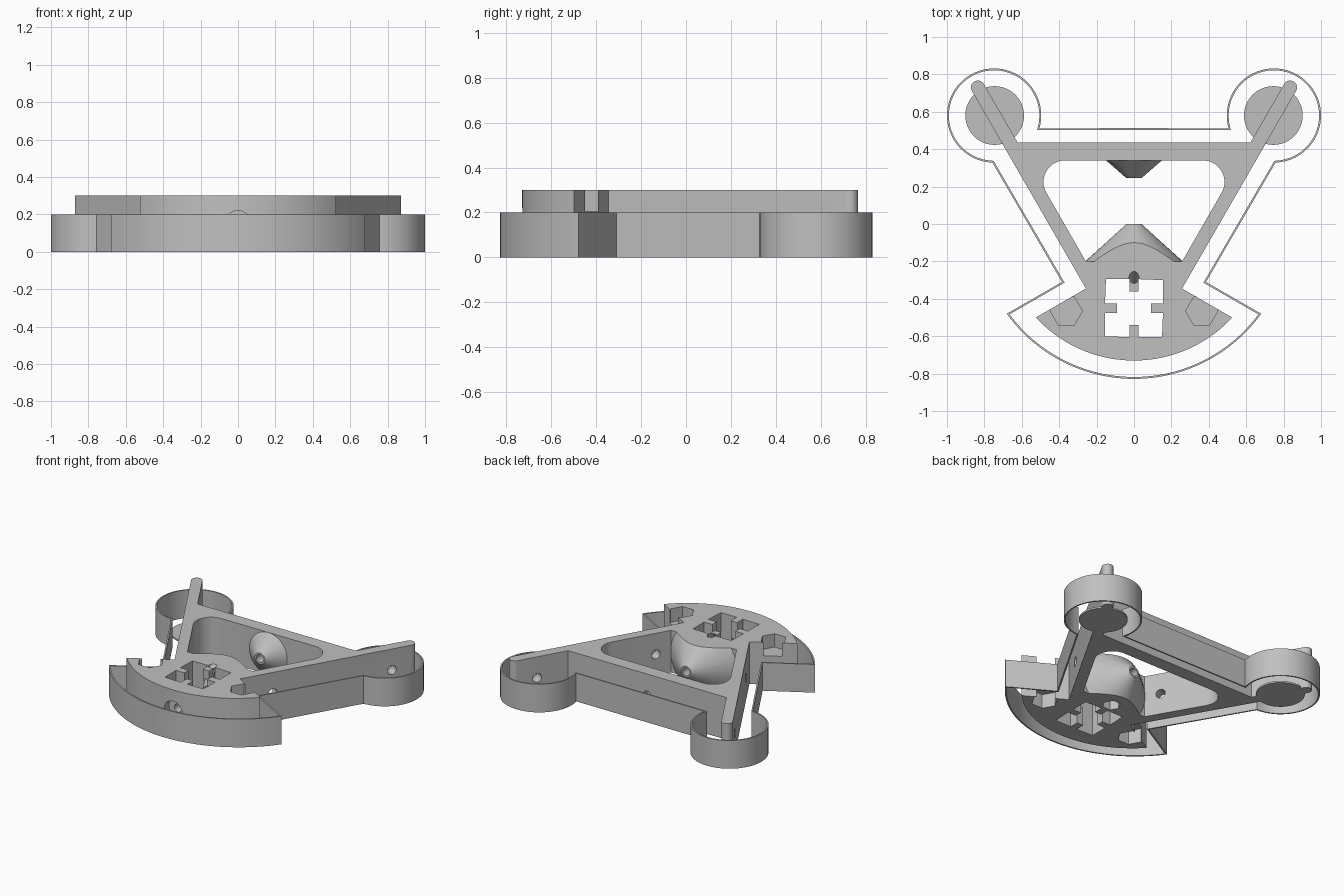
import bpy, bmesh
from math import cos, sin, pi, radians, atan2, hypot
from mathutils import Vector, Matrix

cube = bpy.data.objects.get("Cube")
if cube:
    bpy.data.objects.remove(cube)

grey = bpy.data.materials.new("plain_grey")
grey.use_nodes = True
colour = (0.53, 0.53, 0.53, 1)
grey.diffuse_color = colour
grey.node_tree.nodes["Principled BSDF"].inputs["Base Color"].default_value = colour

H = 0.3          # frame height
MID = 0.15       # height of all screw axes
WALL_H = 0.2     # skirt height
ARM_W = 0.074


def finish(name, bm):
    mesh = bpy.data.meshes.new(name)
    bm.to_mesh(mesh)
    bm.free()
    mesh.materials.append(grey)
    ob = bpy.data.objects.new(name, mesh)
    bpy.context.collection.objects.link(ob)
    return ob


def arc(cx, cy, r, a0, a1, n):
    step = (a1 - a0) / n
    return [(cx + r * cos(radians(a0 + step * i)), cy + r * sin(radians(a0 + step * i)))
            for i in range(n + 1)]


def front_arc(x, y, low, n=20):
    """Half arc from the corner (x, y) down to (0, low)."""
    s = y - low
    r = (x * x + s * s) / (2 * s)
    cy = low + r
    start = atan2(y - cy, x) * 180 / pi
    return arc(0, cy, r, start, -90, n)[:-1] + [(0, low)]


def mirrored(half):
    """Right half given clockwise; returns the whole outline anticlockwise."""
    left = [(-x, y) for x, y in reversed(half) if abs(x) > 1e-5]
    return list(reversed(half + left))


def prism(name, pts, z0, z1):
    bm = bmesh.new()
    face = bm.faces.new([bm.verts.new((x, y, z0)) for x, y in pts])
    ext = bmesh.ops.extrude_face_region(bm, geom=[face])
    top = [v for v in ext["geom"] if isinstance(v, bmesh.types.BMVert)]
    bmesh.ops.translate(bm, verts=top, vec=(0, 0, z1 - z0))
    bmesh.ops.recalc_face_normals(bm, faces=bm.faces)
    return finish(name, bm)


def rod(name, a, b, r1, r2=None, seg=32):
    a, b = Vector(a), Vector(b)
    bm = bmesh.new()
    rot = (b - a).to_track_quat("Z", "Y").to_matrix().to_4x4()
    bmesh.ops.create_cone(bm, cap_ends=True, segments=seg, radius1=r1,
                          radius2=r1 if r2 is None else r2, depth=(b - a).length,
                          matrix=Matrix.Translation((a + b) / 2) @ rot)
    return finish(name, bm)


def combine(target, tool, op):
    mod = target.modifiers.new("cut", "BOOLEAN")
    mod.operation, mod.solver, mod.object = op, "EXACT", tool
    bpy.context.view_layer.objects.active = target
    bpy.ops.object.modifier_apply(modifier=mod.name)
    bpy.data.objects.remove(tool)


# Direction along the left arm, and its outward normal
along = Vector((cos(pi / 3), sin(pi / 3), 0))
out = Vector((cos(pi / 6), -sin(pi / 6), 0))
root = Vector((0.257, -0.345, 0))

# Frame: back bar, two arms with round ends and the fan-shaped front hub
tip = root + along * 1.22 - out * ARM_W / 2
half = [(0, 0.435), (0.622, 0.435)]
half += list(reversed(arc(tip.x, tip.y, ARM_W / 2, -30, 150, 14)))
half += [(root.x, root.y)] + front_arc(0.525, -0.5, -0.73)
frame = prism("frame", mirrored(half), 0, H)

# Central opening with rounded back corners
opening = [(0, 0.34)] + arc(0.369, 0.225, 0.115, 90, -30, 14) + [(0.257, -0.2), (0, -0.2)]
combine(frame, prism("opening_cutter", mirrored(opening), -0.1, H + 0.1), "DIFFERENCE")

# Facing cones on the hub and on the back bar, trimmed to the frame height
for y0, r0, y1 in ((-0.22, 0.283, 0), (0.36, 0.172, 0.245)):
    cone = rod("cone", (0, y0, MID), (0, y1, MID), r0, 0.04, 48)
    box = [(-0.5, -0.5), (0.5, -0.5), (0.5, 0.5), (-0.5, 0.5)]
    combine(cone, prism("trim", box, 0, H), "INTERSECT")
    combine(frame, cone, "UNION")

# Square socket with four keys
key = [(0.155, -0.025), (0.09, -0.025), (0.09, 0.025), (0.155, 0.025), (0.155, 0.15)]
socket = []
for k in range(4):
    c, s = round(cos(k * pi / 2)), round(sin(k * pi / 2))
    socket += [(c * x - s * y, -0.45 + s * x + c * y) for x, y in key]
combine(frame, prism("socket_cutter", socket, -0.1, H + 0.1), "DIFFERENCE")

# Hexagonal nut pockets, above and below
for side in (1, -1):
    hexagon = arc(side * 0.362, -0.465, 0.086, 0, 300, 5)
    for z0, z1 in ((-0.1, 0.1), (0.205, 0.4)):
        combine(frame, prism("nut_cutter", hexagon, z0, z1), "DIFFERENCE")
combine(frame, prism("nut_cutter", arc(0, -0.225, 0.06, 0, 300, 5), -0.1, 0.08), "DIFFERENCE")

# Screw holes along the middle axis, with a wide recess at the front
combine(frame, rod("screw_cutter", (0, -0.9, MID), (0, 0.6, MID), 0.028), "DIFFERENCE")
combine(frame, rod("recess_cutter", (0, -0.8, MID), (0, -0.675, MID), 0.07), "DIFFERENCE")
combine(frame, rod("oil_cutter", (0, -0.25, 0.35), (0, -0.37, 0.18), 0.026), "DIFFERENCE")

# Cross holes through both arms
for side in (1, -1):
    for t in (0.235, 1.08):
        p = root + along * t + Vector((0, 0, MID))
        a, b = p + out * 0.04, p - out * 0.115
        a.x *= side
        b.x *= side
        combine(frame, rod("arm_cutter", a, b, 0.032), "DIFFERENCE")

# Thin round pads under the arm ends
pads = [rod(name, (side * 0.745, 0.58, 0), (side * 0.745, 0.58, 0.012), 0.157, seg=48)
        for name, side in (("left_pad", 1), ("right_pad", -1))]

# Thin skirt wall around the whole outline
cx, cy, r = 0.748, 0.58, 0.252
line = [(0, 0.512)] + arc(cx, cy, r, 195.7, -88, 44)
line += [(0.385, -0.31)] + front_arc(0.68, -0.48, -0.828, 24)
outline = mirrored(line)
bm = bmesh.new()
low = [bm.verts.new((x, y, 0)) for x, y in outline]
high = [bm.verts.new((x, y, WALL_H)) for x, y in outline]
for i in range(len(outline)):
    j = (i + 1) % len(outline)
    bm.faces.new((low[i], low[j], high[j], high[i]))
skirt = finish("skirt", bm)
solid = skirt.modifiers.new("thickness", "SOLIDIFY")
solid.thickness, solid.offset, solid.use_even_offset = 0.01, -1, True
bpy.context.view_layer.objects.active = skirt
bpy.ops.object.modifier_apply(modifier=solid.name)

# Smooth curved walls, keep hard edges
bpy.ops.object.select_all(action="DESELECT")
for ob in [frame, skirt] + pads:
    ob.select_set(True)
bpy.ops.object.shade_smooth_by_angle(angle=radians(25))
